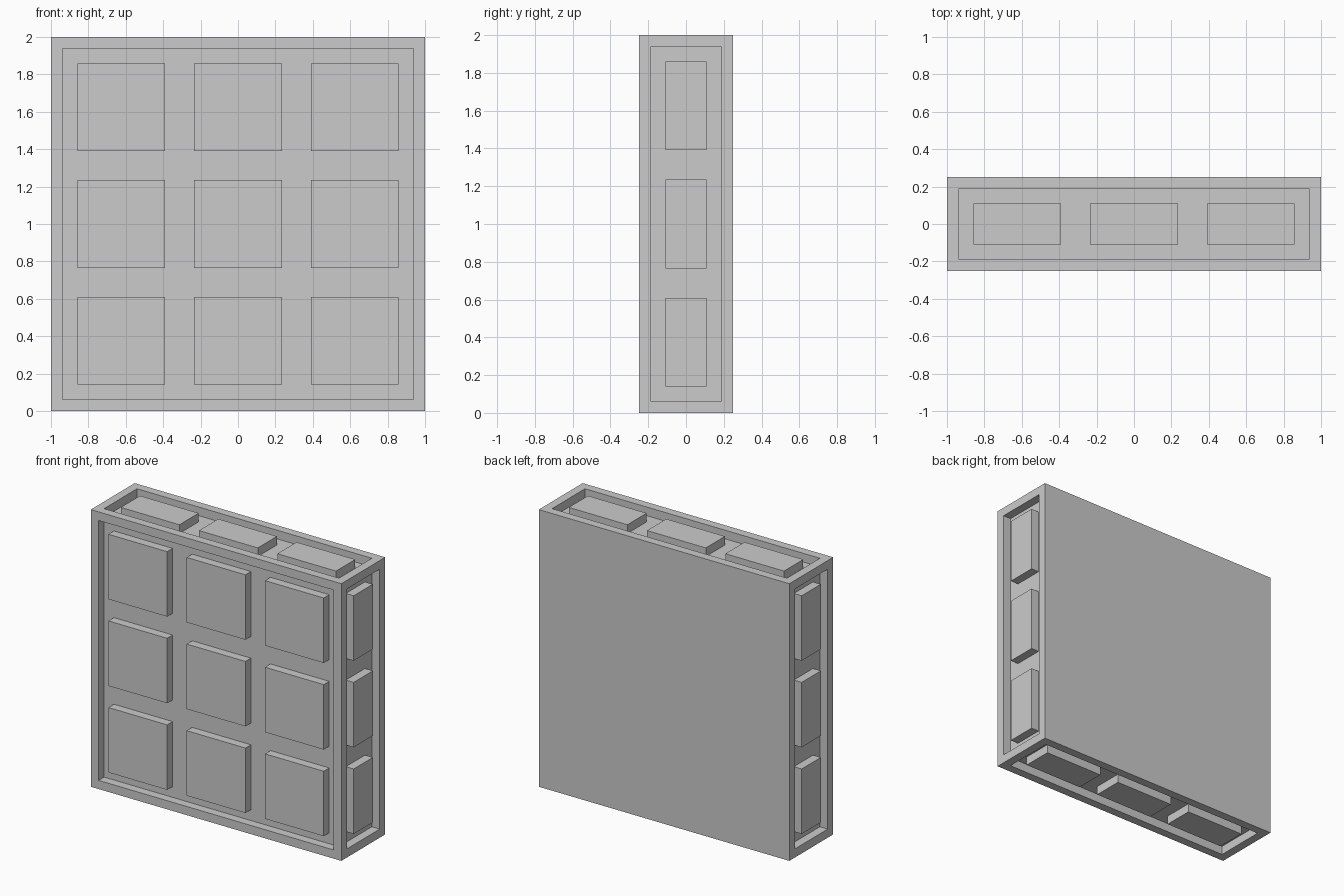
import bpy
import bmesh
from mathutils import Vector

if "Cube" in bpy.data.objects:
    bpy.data.objects.remove(bpy.data.objects["Cube"])

RIM = 0.0625            # frame width and recess depth
PITCH = 0.625           # spacing of the raised panels
HALF = 0.2344           # half length of a panel
NARROW = 0.1094         # half width of the edge panels


def add_object(name, bm):
    mesh = bpy.data.meshes.new(name)
    bm.normal_update()
    bm.to_mesh(mesh)
    bm.free()
    obj = bpy.data.objects.new(name, mesh)
    bpy.context.collection.objects.link(obj)
    return obj


def add_box(name, center, size):
    bm = bmesh.new()
    bmesh.ops.create_cube(bm, size=1)
    bmesh.ops.scale(bm, vec=Vector(size), verts=bm.verts)
    bmesh.ops.translate(bm, vec=Vector(center), verts=bm.verts)
    return add_object(name, bm)


# Slab body: flat back, framed recess on each of the other five sides
bm = bmesh.new()
bmesh.ops.create_cube(bm, size=1)
bmesh.ops.scale(bm, vec=Vector((2, 0.5, 2)), verts=bm.verts)
bmesh.ops.translate(bm, vec=Vector((0, 0, 1)), verts=bm.verts)
bm.normal_update()
sides = [f for f in bm.faces if f.normal.y < 0.5]
bmesh.ops.inset_individual(bm, faces=sides, thickness=RIM, use_even_offset=True)
bm.normal_update()
for f in sides:
    normal = f.normal.copy()
    floor = bmesh.ops.extrude_discrete_faces(bm, faces=[f])["faces"][0]
    bmesh.ops.translate(bm, vec=-normal * RIM, verts=floor.verts)
add_object("framed_slab", bm)

# Raised panels, flush with the frame
steps = (-PITCH, 0, PITCH)
for i, a in enumerate(steps):
    for j, b in enumerate(steps):
        add_box(f"front_panel_{i}_{j}", (a, -0.25 + RIM / 2, 1 + b),
                (2 * HALF, RIM, 2 * HALF))
    for s, side in ((-1, "left"), (1, "right")):
        add_box(f"{side}_panel_{i}", (s * (1 - RIM / 2), 0, 1 + a),
                (RIM, 2 * NARROW, 2 * HALF))
    for s, side in ((-1, "bottom"), (1, "top")):
        add_box(f"{side}_panel_{i}", (a, 0, 1 + s * (1 - RIM / 2)),
                (2 * HALF, 2 * NARROW, RIM))
